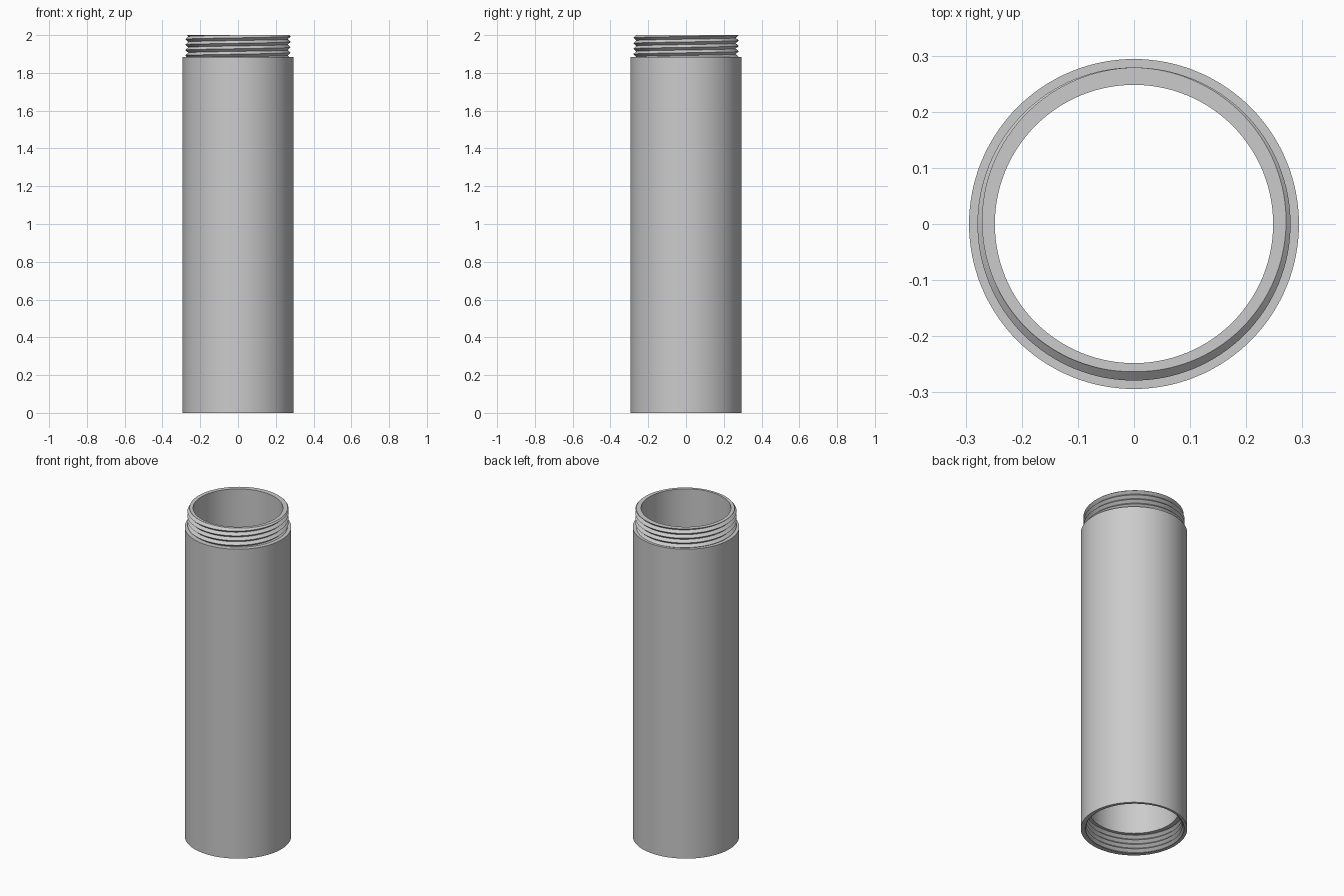
import bpy, bmesh
from math import sin, cos, pi, floor, radians

cube = bpy.data.objects.get("Cube")
if cube:
    bpy.data.objects.remove(cube, do_unlink=True)

SEGMENTS = 128
HEIGHT = 2.0
BODY_R = 0.294
BORE_R = 0.248
THREAD_LEN = 0.115
PITCH = THREAD_LEN / 4

# Plain grey metal
grey = bpy.data.materials.new("grey metal")
grey.use_nodes = True
colour = (0.6, 0.6, 0.6, 1)
grey.diffuse_color = colour
grey.node_tree.nodes["Principled BSDF"].inputs["Base Color"].default_value = colour


def thread_points(turn, z_low, z_high, z_ref, minor, major):
    """V-thread profile at one angle, from low to high, trimmed by both end planes."""
    points = []
    lowest = floor((z_low - z_ref) / PITCH) * 2 - 4
    highest = floor((z_high - z_ref) / PITCH) * 2 + 4
    for k in range(lowest, highest):
        z = z_ref + PITCH * (turn + k / 2)
        z = min(max(z, z_low), z_high)
        phase = (z - z_ref) / PITCH - turn
        phase -= floor(phase)
        points.append((minor + (major - minor) * (1 - abs(2 * phase - 1)), z))
    return points


def section(turn):
    """Closed wall section: outer thread, body, inner thread, bore."""
    shoulder = HEIGHT - THREAD_LEN
    outer = thread_points(turn, shoulder, HEIGHT, HEIGHT, 0.263, 0.279)
    inner = thread_points(turn, 0, THREAD_LEN, 0, 0.265, 0.281)
    return ([(BORE_R, HEIGHT)] + outer[::-1] + [(BODY_R, shoulder), (BODY_R, 0)]
            + inner + [(BORE_R, THREAD_LEN)])


# Sweep the section round the axis
bm = bmesh.new()
columns = []
for i in range(SEGMENTS + 1):
    turn = i / SEGMENTS
    a = 2 * pi * turn - pi / 2
    columns.append([bm.verts.new((r * cos(a), r * sin(a), z)) for r, z in section(turn)])
for left, right in zip(columns, columns[1:]):
    for j in range(len(left)):
        bm.faces.new((left[j - 1], right[j - 1], right[j], left[j]))

# Weld the seam and the trimmed thread ends
bmesh.ops.remove_doubles(bm, verts=bm.verts, dist=0.00002)
bmesh.ops.recalc_face_normals(bm, faces=bm.faces)
mesh = bpy.data.meshes.new("threaded_tube")
bm.to_mesh(mesh)
bm.free()
mesh.materials.append(grey)

tube = bpy.data.objects.new("threaded_tube", mesh)
bpy.context.collection.objects.link(tube)
bpy.ops.object.select_all(action="DESELECT")
tube.select_set(True)
bpy.context.view_layer.objects.active = tube
bpy.ops.object.shade_smooth_by_angle(angle=radians(30))
